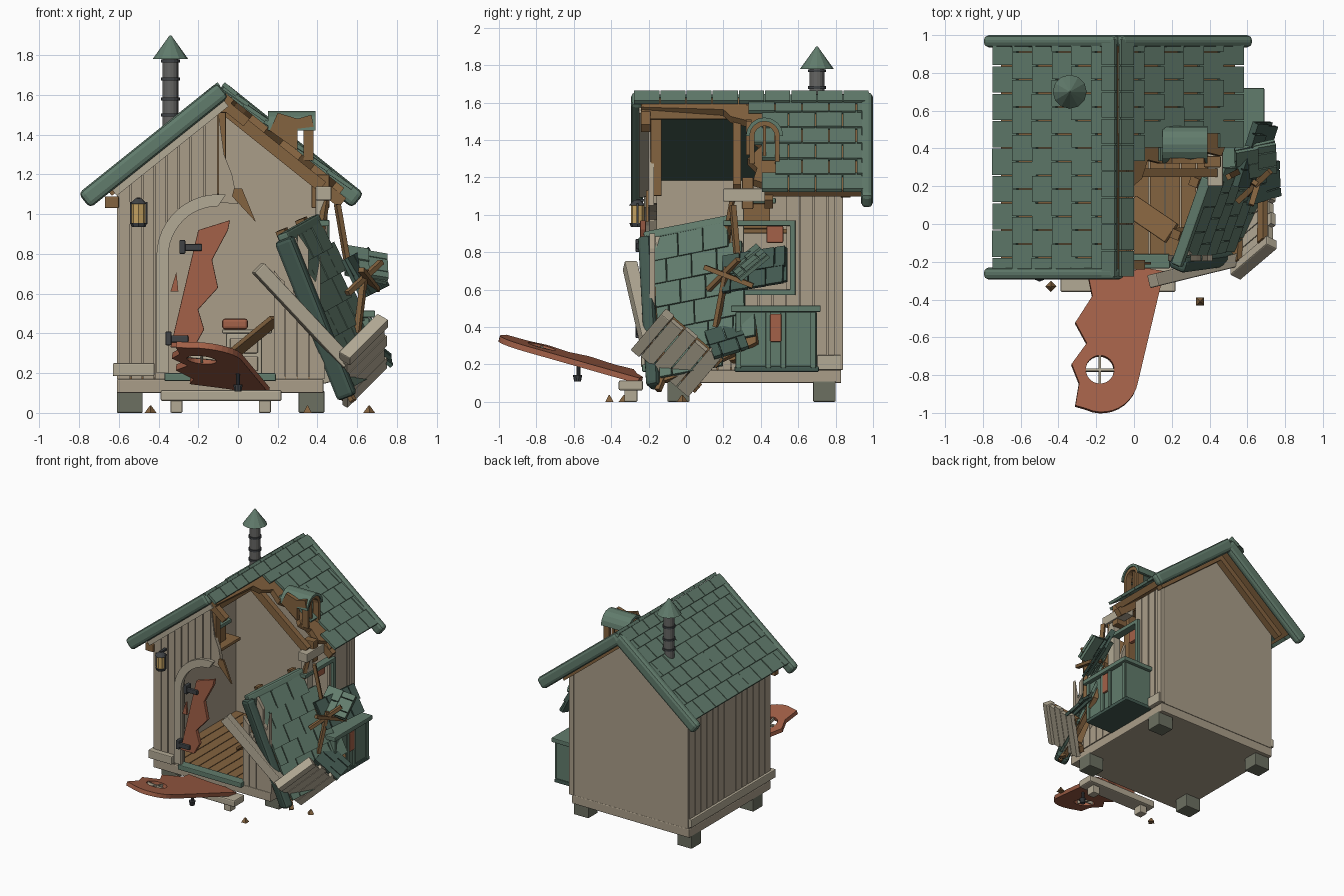
import bpy, bmesh, math, random
from mathutils import Matrix, Vector

if "Cube" in bpy.data.objects:
    bpy.data.objects.remove(bpy.data.objects["Cube"])
random.seed(4)
COL = dict(wall=(.40,.34,.25), green=(.12,.20,.15), dgreen=(.055,.10,.08), brown=(.23,.125,.05), red=(.37,.12,.065),
           metal=(.05,.055,.06), stone=(.15,.16,.12), pipe=(.13,.13,.125), amber=(.55,.36,.12), light=(.45,.40,.30))
MAT = {}
for k, c in COL.items():
    MAT[k] = bpy.data.materials.new(k)
    MAT[k].diffuse_color = (*c, 1)

def frame(o, x, y, z):
    return Matrix([(x[i], y[i], z[i], o[i]) for i in range(3)] + [(0, 0, 0, 1)])
def front(y): return frame((0, y, 0), (1,0,0), (0,0,1), (0,-1,0))
def side(x): return frame((x, 0, 0), (0,1,0), (0,0,1), (1,0,0))
def panel(o, x, y):
    x = Vector(x).normalized(); z = x.cross(Vector(y)).normalized()
    return frame(o, x, z.cross(x), z)
def R(x0, x1, y0, y1): return [(x0,y0), (x1,y0), (x1,y1), (x0,y1)]
def up(M, d): return M @ Matrix.Translation((0,0,d))
def arc(cx, cy, r, a, b, n):
    return [(cx + r*math.cos(math.radians(a+(b-a)*i/n)), cy + r*math.sin(math.radians(a+(b-a)*i/n))) for i in range(n+1)]

def finish(name, bm, mat, bevel=0):
    bmesh.ops.recalc_face_normals(bm, faces=bm.faces)
    me = bpy.data.meshes.new(name); bm.to_mesh(me); bm.free()
    me.materials.append(MAT[mat])
    ob = bpy.data.objects.new(name, me); bpy.context.collection.objects.link(ob)
    if bevel:
        m = ob.modifiers.new("bevel", 'BEVEL'); m.width = bevel; m.segments = 2
    return ob
def prisms(name, mat, parts, bevel=0):
    """parts: (outline, frame, depth) extruded along the frame's z"""
    bm = bmesh.new()
    for pts, M, d in parts:
        a = [bm.verts.new(M @ Vector((*p, 0))) for p in pts]
        b = [bm.verts.new(M @ Vector((*p, d))) for p in pts]
        bm.faces.new(a); bm.faces.new(b)
        for i in range(len(a)):
            j = (i+1) % len(a)
            bm.faces.new((a[i], a[j], b[j], b[i]))
    return finish(name, bm, mat, bevel)
def box(name, mat, x0, x1, y0, y1, z0, z1, bevel=0.006):
    return prisms(name, mat, [(R(x0,x1,y0,y1), Matrix.Translation((0,0,z0)), z1-z0)], bevel)
def beam(name, mat, p, q, w, h, bevel=0.006):
    d = Vector(q)-Vector(p)
    M = panel(p, d, Vector((0,0,1)).cross(d))
    return prisms(name, mat, [(R(0, d.length, -w/2, w/2), up(M, -h/2), h)], bevel)
def cone(name, mat, loc, r1, r2, h, n=16, turn=0):
    bm = bmesh.new()
    bmesh.ops.create_cone(bm, cap_ends=True, segments=n, radius1=r1, radius2=r2, depth=h)
    bm.transform(Matrix.Translation(loc) @ Matrix.Rotation(turn, 4, 'Z'))
    return finish(name, bm, mat)

# foundation, feet, floor, step
box("base", "wall", -.61, .43, -.2, .83, .1, .17)
for x in (-.545, .37):
    for y in (-.04, .74):
        box("foot", "stone", x-.065, x+.065, y-.06, y+.06, 0, .11)
prisms("floor_boards", "brown", [(R(-.58+i*.083, -.503+i*.083, -.19, .8), Matrix.Translation((0,0,.165)), .018) for i in range(12)])
box("step", "light", -.39, .22, -.36, -.23, .06, .115, .01)
for x in (-.31, .135):
    box("step_foot", "light", x-.03, x+.03, -.33, -.26, 0, .065)
box("threshold", "green", -.37, .19, -.235, -.16, .16, .2)
box("front_skirting", "light", -.63, -.42, -.24, -.19, .185, .25)
box("left_skirting", "light", -.63, -.6, -.24, .83, .185, .25)
box("right_skirting", "light", .43, .46, .7, .83, .17, .25)

# walls
CX, S = -.085, .8
def eave(x): return 1.595 - S*abs(x-CX)
back = [(-.6,.17), (.43,.17), (.43,eave(.43)), (CX,1.595), (-.6,eave(-.6))]
prisms("back_wall", "wall", [(back, front(.83), .035)])
def door_arch(x): return .17 if x < -.36 else .79 + math.sqrt(max(0, .27**2-(x+.1)**2))
planks, back_pl = [], []
xs = [-.6,-.54,-.48,-.42,-.36,-.3,-.24,-.17,-.1]
for a, b in zip(xs, xs[1:]):
    p = lambda a, b: [(a, door_arch(a+.001)), (b, door_arch(b-.001)), (b, eave(b)), (a, eave(a))]
    planks.append((p(a+.003, b-.003), front(-.17), .03)); back_pl.append((p(a, b), front(-.155), .015))
planks.append(([(-.097,1.06), (0,1.05), (-.03,1.2), (-.07,1.3), (-.097,1.5)], front(-.17), .03))
for x, h, k in ((.18,.72,.66), (.24,.6,.74), (.3,.9,.82), (.36,.7,.8)):
    planks.append(([(x,.17), (x+.056,.17), (x+.056,k), (x+.03,h-.04), (x,h)], front(-.165), .03))
prisms("front_wall_planks", "wall", planks)
prisms("front_wall_backing", "wall", back_pl)
left, right = [], []
for i in range(14):
    y = -.2+i*.0735
    left.append((R(y+.003, y+.0705, .17, eave(-.6)), side(-.61), .02))
    t = .36+.12*(i % 3) if y < .22 else .6 if y < .52 else 1.14
    right.append(([(y+.003,.17), (y+.0705,.17), (y+.0705,t), (y+.003,t-(.06 if t < .6 else 0))], side(.41), .025))
left.append((R(-.2,.83,.17,eave(-.6)), side(-.593), .02))
prisms("left_wall_planks", "wall", left)
prisms("right_wall_planks", "wall", right)
box("right_corner_board", "wall", .41, .45, .79, .84, .17, 1.14)
box("broken_wall_plate", "light", .39, .47, .2, .46, 1.07, 1.14)
box("broken_wall_post", "light", .39, .45, .24, .31, .55, 1.1)
box("broken_corner_post", "brown", .37, .46, .3, .36, 1.03, 1.2)
box("front_corner_post", "brown", -.13, -.06, -.19, -.13, 1.1, 1.53)

# roof: deck, shingles, barge boards, ridge
c, s = math.cos(math.atan(S)), math.sin(math.atan(S))
ML = frame((CX,0,1.622), (-c,0,-s), (0,1,0), (-s,0,c))
MR = frame((CX,0,1.622), (c,0,-s), (0,1,0), (s,0,c))
def shingles(M, u1, v0, v1, keep=lambda u, v: True, cu=.134, cv=.145):
    out = []
    for i in range(round(u1/cu)):
        v = v0 - (cv/2 if i % 2 else 0)
        while v < v1-.01:
            a, b = max(v, v0), min(v+cv, v1)
            if b-a > .02 and keep(i*cu+cu/2, (a+b)/2):
                T = Matrix.Translation((i*cu, 0, .004+random.random()*.005)) @ Matrix.Rotation(-.07, 4, 'Y')
                out.append((R(0, cu+.02, a+.003, b-.003), M @ T, .02))
            v += cv
    return out
prisms("left_roof_deck", "brown", [(R(0,.79,-.26,.97), up(ML, -.03), .034)])
prisms("left_roof_lining", "dgreen", [(R(.05,.77,-.2,.8), up(ML, -.036), .008)])
prisms("left_roof_shingles", "green", shingles(ML, .8, -.25, .96))
prisms("right_roof_deck", "brown", [([(0,-.24), (.08,-.24), (.1,.2), (.16,.24), (.2,.34), (.3,.32), (.4,.41), (.52,.33), (.6,.38),
        (.7,.36), (.74,.44), (.79,.42), (.79,.97), (0,.97)], up(MR, -.04), .044)])
prisms("right_roof_shingles", "green", shingles(MR, .8, -.25, .96, lambda u, v: v > .32+.2*u))
for nm, M, y in (("front_left_barge", ML, -.295), ("back_left_barge", ML, .935), ("back_right_barge", MR, .935)):
    prisms(nm, "green", [(R(-.01,.885,y,y+.065), up(M, -.05), .095)], .025)
prisms("front_rafter", "light", [(R(.02,.74,-.25,-.2), up(ML, -.085), .05)])
prisms("back_rafters", "brown", [(R(.02,.76,.83,.88), up(M, -.07), .04) for M in (ML, MR)])
prisms("broken_rafters", "brown", [(R(.05,e,v,v+.045), up(MR, -.09), .06) for v, e in ((.25,.7), (.42,.83))]
       + [(R(.05,.2,-.24,-.19), up(MR, -.07), .05)])
box("ridge_beam", "brown", -.14, -.03, -.24, .33, 1.51, 1.59)
for i in range(9):
    y = -.28+i*.14
    for M in (ML, MR):
        prisms("ridge_cap", "green", [(R(-.012,.075,y+.003,y+.137), up(M, .022), .022)])
box("left_eave_bracket", "brown", -.67, -.6, -.22, -.17, 1.03, 1.09)

# chimney
cone("chimney_pipe", "pipe", (-.34,.7,1.6), .04, .04, .4)
for z in (1.5, 1.58, 1.68, 1.77):
    cone("chimney_ring", "metal", (-.34,.7,z), .048, .048, .015)
cone("chimney_cap", "green", (-.34,.7,1.84), .09, .004, .12, 12)

# broken dormer
prisms("dormer_hood", "green", [(arc(.42,1.42,.1,0,180,8)+arc(.42,1.42,.08,180,0,8), side(.15), .24)])
prisms("dormer_frame", "brown", [(arc(.42,1.42,.08,0,180,8)+arc(.42,1.42,.055,180,0,8), side(.33), .05),
       (R(.34,.365,1.27,1.43), side(.33), .05), (R(.475,.5,1.27,1.43), side(.33), .05), (R(.412,.428,1.29,1.48), side(.34), .02)])
prisms("dormer_cheek", "brown", [([(.16,1.42), (.3,1.32), (.3,1.43), (.38,1.44), (.37,1.5), (.3,1.48), (.2,1.51)], front(.35), .03)])

# door arch trim, hanging door half, hinges
prisms("door_arch_trim", "light", [(R(-.41,-.35,.2,.79), front(-.195), .03),
       (arc(-.1,.79,.31,180,83,12)+arc(-.1,.79,.25,90,180,12), front(-.195), .03)])
prisms("arch_splinter", "brown", [([(-.02,1.13), (.02,1.13), (.09,.96), (-.03,1.09)], front(-.2), .015)])
prisms("hanging_door", "red", [([(-.34,.33), (-.2,.92), (-.04,.97), (-.05,.92), (-.13,.77), (-.1,.63), (-.2,.52), (-.17,.42),
        (-.22,.33)], front(-.215), .03)], .004)
prisms("door_splinter", "red", [([(-.34,.61), (-.3,.61), (-.31,.71)], front(-.2), .02)])
for x, z in ((-.25,.83), (-.32,.37)):
    box("hinge", "metal", x-.04, x+.07, -.265, -.24, z-.015, z+.02)
    box("hinge_pin", "metal", x-.045, x-.015, -.27, -.21, z-.03, z+.04)

# fallen door with round window
MD = frame((0,-.2,.13), (1,0,-.1), (0,1,-.26), (.1,.26,1)) @ Matrix.Translation((0,.2,-.03))
door = prisms("fallen_door", "red", [([(.16,-.25), (.05,-.23), (-.05,-.26), (-.24,-.28), (-.22,-.38), (-.31,-.52), (-.25,-.63), (-.33,-.74),
        (-.29,-.84), (-.31,-.96)] + arc(-.17,-.8,.195,-115,-10,10), MD, .03)])
cutter = prisms("door_window_cutter", "red", [(arc(-.18,-.77,.075,0,345,23), up(MD, -.07), .2)])
cutter.hide_render = True; cutter.hide_viewport = True; cutter.display_type = 'WIRE'
m = door.modifiers.new("window", 'BOOLEAN'); m.operation = 'DIFFERENCE'; m.object = cutter
prisms("door_window_bars", "light", [(R(-.255,-.105,-.776,-.764), up(MD, .005), .02), (R(-.186,-.174,-.845,-.695), up(MD, .005), .02)])
cone("door_knob_stem", "metal", (0,-.575,.165), .01, .01, .08, 10)
cone("door_knob", "metal", (0,-.58,.125), .018, .025, .035, 10)

# lantern
cone("lantern_glass", "amber", (-.5,-.26,1), .035, .035, .1, 8)
cone("lantern_cap", "metal", (-.5,-.26,1.065), .045, .015, .03, 8)
cone("lantern_base", "metal", (-.5,-.26,.945), .035, .042, .02, 8)
for x in (-.54, -.46):
    box("lantern_bar", "metal", x-.004, x+.004, -.265, -.255, .95, 1.06, 0)
box("lantern_bracket", "metal", -.51, -.49, -.265, -.2, 1.07, 1.085, 0)

# side cabinet and window on the right wall
box("side_cabinet", "green", .43, .66, .27, .7, .18, .48)
box("side_cabinet_lid", "green", .42, .69, .24, .72, .48, .515)
box("side_cabinet_base", "dgreen", .43, .67, .26, .71, .16, .19)
for y in (.28, .44, .52, .68):
    box("side_cabinet_stile", "green", .66, .675, y-.015, y+.015, .18, .48)
box("side_cabinet_door", "red", .66, .68, .45, .51, .32, .47)
prisms("side_window_frame", "green", [(R(.2,.58,.57,.6), side(.4), .06), (R(.2,.58,.94,.97), side(.4), .06), (R(.555,.585,.57,.97), side(.4), .06)], .004)
box("wall_picture", "red", .38, .41, .43, .52, .85, .94)

# interior furniture
box("drawer_chest", "light", -.06, .12, .45, .62, .18, .4)
for z in (.21, .3):
    box("drawer_front", "wall", -.04, .1, .435, .45, z, z+.075)
box("chest_top", "light", -.08, .17, .43, .64, .4, .42)
box("red_pot", "red", -.08, .05, .48, .58, .42, .475, .015)
box("wall_shelf", "brown", -.58, -.36, .2, .55, .9, .925)
box("wall_cupboard", "brown", -.58, -.42, .28, .45, .925, 1.06)
box("cupboard_top", "green", -.58, -.39, .25, .48, 1.06, 1.09)

# collapsed roof panel leaning against the right side
MP = panel((.24,-.19,.88), (.36,.05,-.9), (.32,.9,.17))
prisms("fallen_roof_deck", "brown", [([(0,0), (0,.46), (.2,.42), (.32,.5), (.45,.46), (.55,.58), (.72,.57), (.8,.3), (.84,0)],
       up(MP, -.03), .034)])
prisms("fallen_roof_shingles", "green", shingles(MP, .81, .02, .58, lambda u, v: (v < .47 or u > .5) and (u < .7 or v < .35)))
prisms("fallen_barge", "dgreen", [(R(0,.86,-.06,.01), up(MP, -.05), .1)], .02)
prisms("fallen_eave", "green", [(R(-.03,.02,-.03,.47), up(MP, -.03), .06)], .01)
prisms("fallen_rafters", "brown", [(R(-.04,.78,v,v+.05), up(MP, -.08), .05) for v in (.1,.4)])
for o, x, y, u, v, mt in (((.54,.24,.7), (.22,.05,-.05), (.05,.15,.1), .22, .2, "green"),
                          ((.53,.2,.77), (.1,0,-.2), (.1,.3,.04), .2, .36, "dgreen"),
                          ((.6,.1,.36), (.15,.05,-.14), (0,.2,.05), .18, .2, "dgreen")):
    M = panel(o, x, y)
    prisms("loose_shingles", mt, shingles(M, u, 0, v, cu=.1, cv=.1) + [(R(0,u,0,v), up(M, -.012), .02)])

# fallen wall chunk
MW = panel((.54,-.24,.25), (.2,.17,.2), (0,.25,-.22))
prisms("wall_chunk_planks", "light", [(R(0, .31+.02*(i % 2), i*.085+.003, i*.085+.082), up(MW, -.01), .03) for i in range(4)])
prisms("wall_chunk_rails", "brown", [(R(a,a+.05,-.01,.35), up(MW, .015), .035) for a in (.03,.25)])
prisms("wall_chunk_cap", "light", [(R(0,.32,-.06,.0), up(MW, -.03), .07)], .006)

# broken beams, splinters and chips
beam("leaning_beam", "light", (.1,-.3,.73), (.55,-.19,.25), .07, .07)
beam("broken_stud", "light", (.27,-.14,.88), (.44,-.1,.15), .06, .04)
beam("inner_board", "brown", (-.02,.1,.3), (.2,-.05,.48), .12, .025)
for p, q in (((.5,.25,1.05), (.56,.28,.7)), ((.62,.1,.72), (.7,.36,.62)), ((.6,.16,.4), (.64,.22,.72)), ((.55,.12,.6), (.72,.28,.76)),
             ((.4,.2,.8), (.45,.26,1.12)), ((.45,-.05,.3), (.58,-.15,.06))):
    beam("splinter", "brown", p, q, .03, .025, 0)
for i, (x, y) in enumerate(((-.44,-.33), (.35,-.41), (.66,-.02))):
    cone("wood_chip", "brown", (x,y,.018), .03, .004, .036, 4, i*.8)

for m in bpy.data.materials:
    if m.users and not m.is_grease_pencil:
        m.use_nodes = True
        m.node_tree.nodes["Principled BSDF"].inputs["Base Color"].default_value = m.diffuse_color
